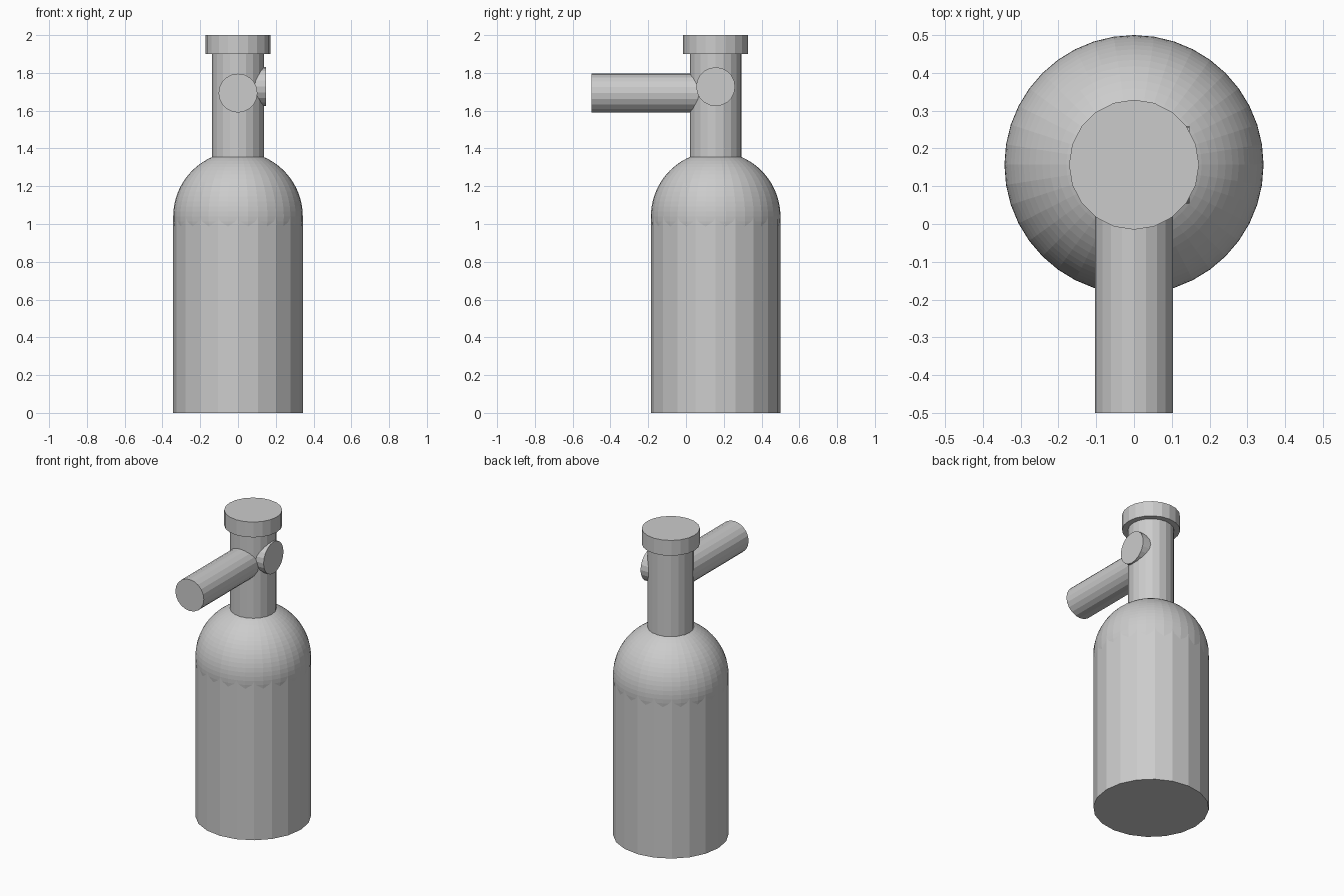
import bpy
from math import pi

cube = bpy.data.objects.get("Cube")
if cube:
    bpy.data.objects.remove(cube, do_unlink=True)

grey = bpy.data.materials.new("plain grey")
grey.use_nodes = True
colour = (0.6, 0.6, 0.6, 1)
grey.diffuse_color = colour
grey.node_tree.nodes["Principled BSDF"].inputs["Base Color"].default_value = colour

AXIS_Y = 0.157   # the bottle stands behind the centre, the spout reaches forward
BODY_R = 0.343
SHOULDER_Z = 1.04


def finish(name):
    obj = bpy.context.object
    obj.name = name
    obj.data.materials.append(grey)
    return obj


def cylinder(name, radius, length, centre, rotation=(0, 0, 0)):
    bpy.ops.mesh.primitive_cylinder_add(vertices=20, radius=radius, depth=length,
                                        location=centre, rotation=rotation)
    return finish(name)


def upright(name, radius, bottom, top):
    return cylinder(name, radius, top - bottom, (0, AXIS_Y, (bottom + top) / 2))


# Bottle body with a domed shoulder
upright("body", BODY_R, 0, SHOULDER_Z)
bpy.ops.mesh.primitive_uv_sphere_add(segments=40, ring_count=40, radius=BODY_R,
                                     location=(0, AXIS_Y, SHOULDER_Z))
finish("shoulder")

# Neck and cap
upright("neck", 0.137, 1.04, 1.9)
upright("cap", 0.172, 1.9, 2.0)

# Spout pointing forward
front = -0.5
cylinder("spout", 0.103, AXIS_Y - front, (0, (AXIS_Y + front) / 2, 1.693), (pi / 2, 0, 0))

# Round button on the left of the neck
cylinder("side_button", 0.103, 0.1, (0.097, AXIS_Y, 1.727), (0, pi / 2, 0))
